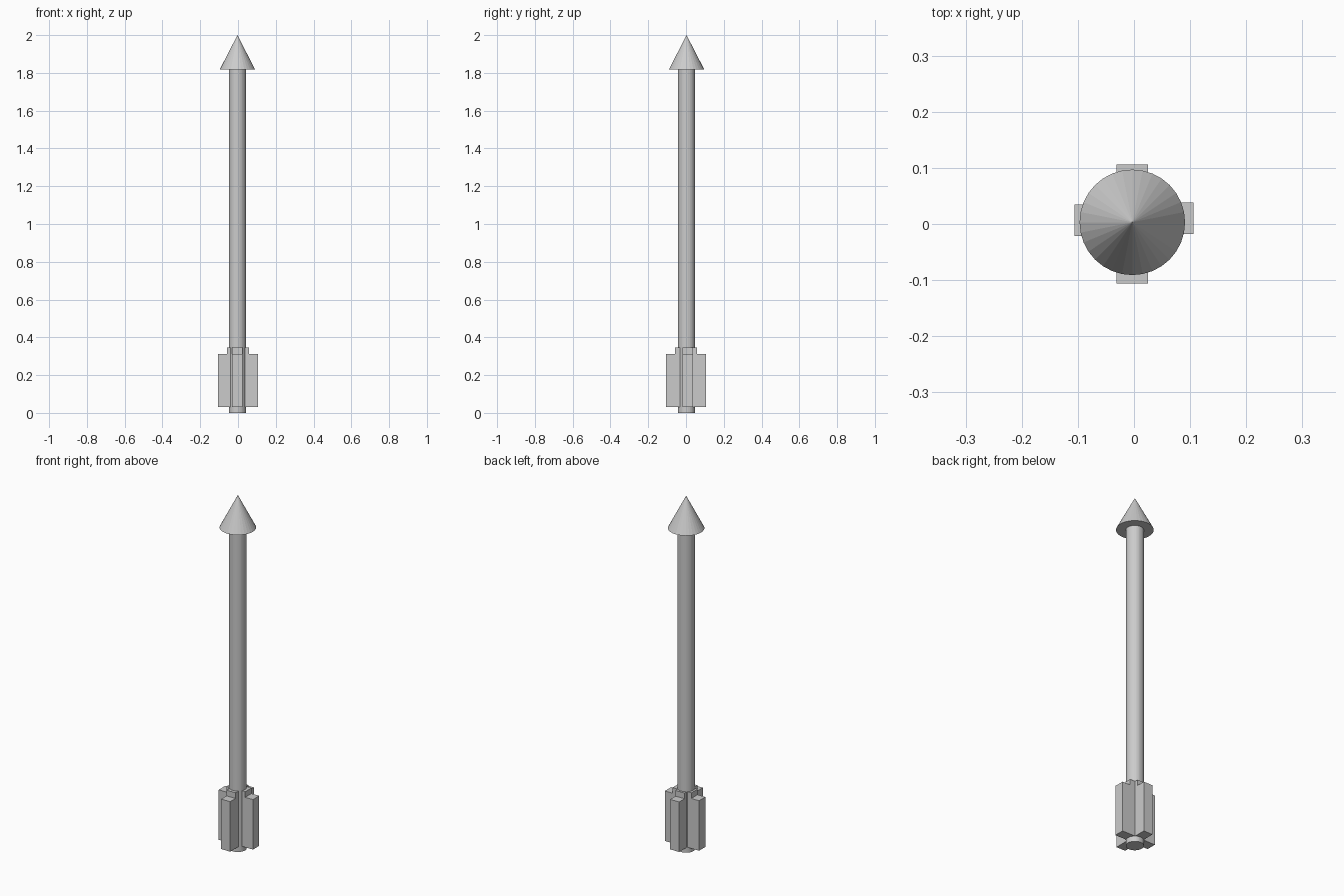
import bpy
import bmesh
import math
from mathutils import Matrix, Vector

if "Cube" in bpy.data.objects:
    bpy.data.objects.remove(bpy.data.objects["Cube"])

CX, CY = -0.003, 0.003   # shaft axis, slightly off the bounding-box centre


def finish(name, bm):
    bmesh.ops.recalc_face_normals(bm, faces=bm.faces[:])
    mesh = bpy.data.meshes.new(name)
    bm.to_mesh(mesh)
    bm.free()
    obj = bpy.data.objects.new(name, mesh)
    bpy.context.collection.objects.link(obj)
    return obj


def cone(name, r_bottom, r_top, z0, z1):
    bm = bmesh.new()
    bmesh.ops.create_cone(bm, cap_ends=True, segments=32, radius1=r_bottom,
                          radius2=r_top, depth=z1 - z0,
                          matrix=Matrix.Translation((CX, CY, (z0 + z1) / 2)))
    bmesh.ops.remove_doubles(bm, verts=bm.verts[:], dist=1e-6)
    return finish(name, bm)


def fin(name, angle, side_centre):
    # Stepped profile (radius, height), extruded to the fin thickness
    profile = [(0.02, 0.03), (0.106, 0.03), (0.106, 0.313),
               (0.058, 0.313), (0.058, 0.345), (0.02, 0.345)]
    width = 0.056
    bm = bmesh.new()
    face = bm.faces.new([bm.verts.new((r, -width / 2, z)) for r, z in profile])
    ext = bmesh.ops.extrude_face_region(bm, geom=[face])
    moved = [v for v in ext["geom"] if isinstance(v, bmesh.types.BMVert)]
    bmesh.ops.translate(bm, verts=moved, vec=Vector((0, width, 0)))
    bm.transform(Matrix.Translation(side_centre) @ Matrix.Rotation(angle, 4, 'Z'))
    return finish(name, bm)


# Shaft and pointed head
cone("shaft", 0.045, 0.045, 0.0, 1.82)
cone("head", 0.094, 0.0, 1.817, 2.0)

# Four tail fins
offsets = {"right": (0, 0.010, 0), "back": (CX, 0, 0),
           "left": (0, 0.007, 0), "front": (CX, 0, 0)}
for i, (side, centre) in enumerate(offsets.items()):
    fin("fin_" + side, i * math.pi / 2, centre)
